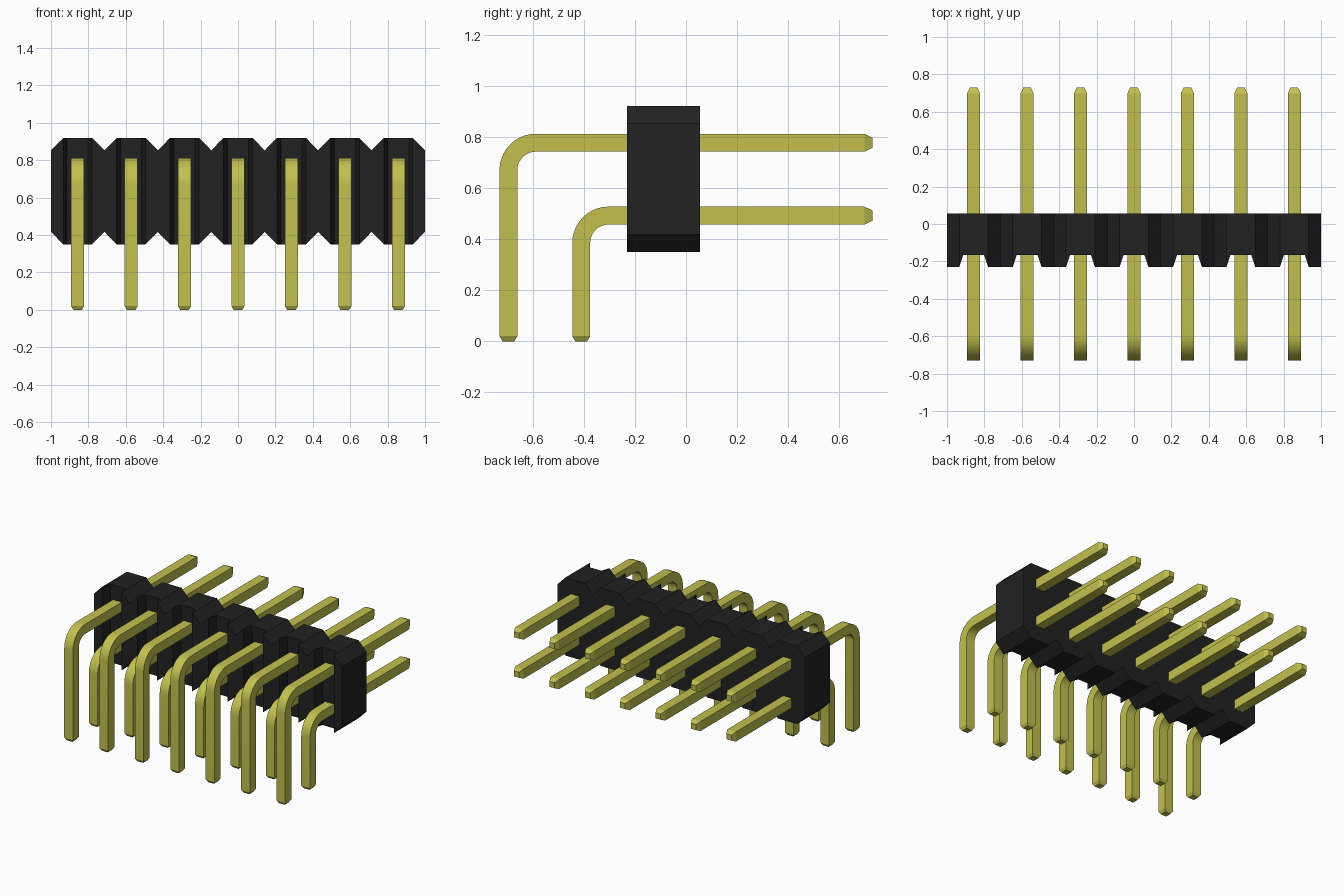
import bpy, bmesh, math

cube = bpy.data.objects.get("Cube")
if cube:
    bpy.data.objects.remove(cube)

COUNT = 7
PITCH = 2 / COUNT


def material(name, rgb, rough):
    m = bpy.data.materials.new(name)
    m.use_nodes = True
    m.diffuse_color = (*rgb, 1)
    bsdf = m.node_tree.nodes["Principled BSDF"]
    bsdf.inputs["Base Color"].default_value = (*rgb, 1)
    bsdf.inputs["Roughness"].default_value = rough
    return m


black = material("black plastic", (0.016, 0.016, 0.016), 0.6)
gold = material("yellow metal", (0.54, 0.53, 0.075), 0.5)


def loft(name, rings, mat):
    """Skin a chain of four-cornered rings and cap both ends."""
    bm = bmesh.new()
    loops = [[bm.verts.new(co) for co in ring] for ring in rings]
    for a, b in zip(loops, loops[1:]):
        for i in range(4):
            j = (i + 1) % 4
            bm.faces.new((a[i], a[j], b[j], b[i]))
    bm.faces.new(loops[0])
    bm.faces.new(loops[-1])
    bmesh.ops.recalc_face_normals(bm, faces=bm.faces)
    mesh = bpy.data.meshes.new(name)
    bm.to_mesh(mesh)
    bm.free()
    mesh.materials.append(mat)
    return mesh


def place(name, mesh, x=0):
    obj = bpy.data.objects.new(name, mesh)
    obj.location.x = x
    bpy.context.collection.objects.link(obj)
    return obj


# Housing: a row of chamfered cells, each with a tapered channel down the front
BACK, FRONT, FLOOR = 0.055, -0.23, -0.167
BOTTOM, TOP, CHAMFER = 0.35, 0.92, 0.067
cell = [(-PITCH / 2, FRONT, CHAMFER), (-0.077, FRONT, 0), (-0.056, FLOOR, 0),
        (0.056, FLOOR, 0), (0.077, FRONT, 0)]
stations = [((i - COUNT // 2) * PITCH + x, y, c) for i in range(COUNT) for x, y, c in cell]
stations.append((1, FRONT, CHAMFER))
rings = [[(x, y, BOTTOM + c), (x, BACK, BOTTOM + c), (x, BACK, TOP - c), (x, y, TOP - c)]
         for x, y, c in stations]
place("housing", loft("housing", rings, black))


# Pins: square wire swept along a right-angle bend, tapered at both tips
HALF, TIP, RADIUS = 0.035, 0.02, 0.107


def pin_mesh(name, leg_y, arm_z):
    path = [(leg_y, 0, 0, TIP + 0.003), (leg_y, 0.02, 0, HALF)]
    for k in range(11):
        a = math.pi / 2 * k / 10
        path.append((leg_y + RADIUS * (1 - math.cos(a)),
                     arm_z - RADIUS * (1 - math.sin(a)), a, HALF))
    path += [(0.698, arm_z, math.pi / 2, HALF), (0.73, arm_z, math.pi / 2, TIP)]
    rings = []
    for y, z, a, h in path:
        dy, dz = h * math.cos(a), -h * math.sin(a)
        rings.append([(-h, y + dy, z + dz), (h, y + dy, z + dz),
                      (h, y - dy, z - dz), (-h, y - dy, z - dz)])
    return loft(name, rings, gold)


pins = []
for row, leg_y, arm_z in (("upper", -0.695, 0.777), ("lower", -0.41, 0.492)):
    mesh = pin_mesh(row + "_pin", leg_y, arm_z)
    row_pins = [place(f"{row}_pin_{i + 1}", mesh, (i - COUNT // 2) * PITCH)
                for i in range(COUNT)]
    pins.append(row_pins[0])

# Smooth the bends and keep the square edges crisp
bpy.ops.object.select_all(action="DESELECT")
for obj in pins:
    obj.select_set(True)
bpy.context.view_layer.objects.active = pins[0]
bpy.ops.object.shade_smooth_by_angle(angle=math.radians(20))
